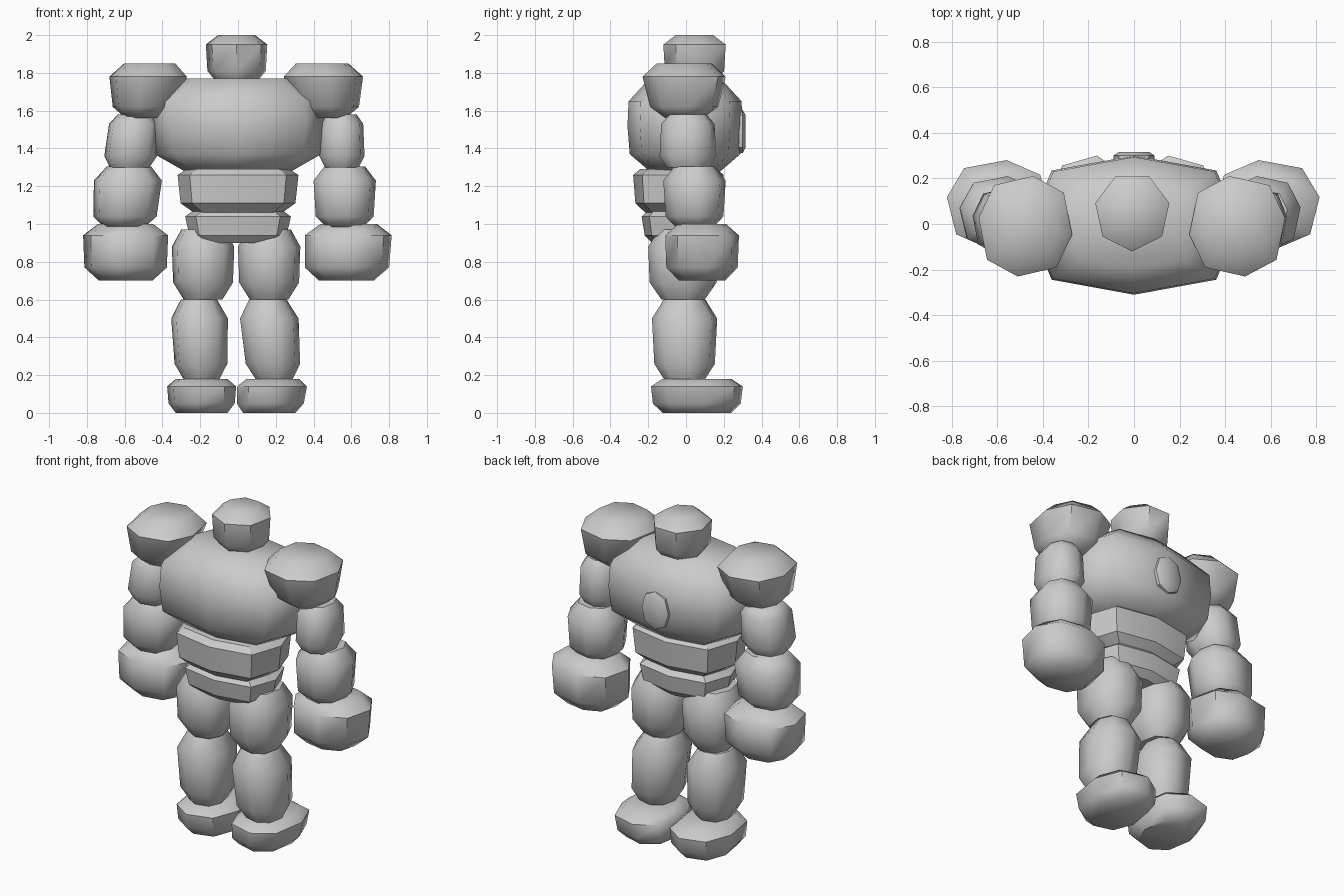
import bpy, bmesh, math

cube = bpy.data.objects.get("Cube")
if cube:
    bpy.data.objects.remove(cube, do_unlink=True)

stone_grey = bpy.data.materials.new("stone grey")
stone_grey.use_nodes = True
colour = (0.6, 0.6, 0.6, 1)
stone_grey.diffuse_color = colour
stone_grey.node_tree.nodes["Principled BSDF"].inputs["Base Color"].default_value = colour


def outline(sides, power, turn):
    """Closed polygon stretched to fill the box from -1 to 1."""
    pts = []
    for i in range(sides):
        a = turn - math.pi / 2 + math.tau * i / sides
        c, s = math.cos(a), math.sin(a)
        pts.append((math.copysign(abs(c) ** power, c), math.copysign(abs(s) ** power, s)))
    fitted = []
    for axis in zip(*pts):
        lo, hi = min(axis), max(axis)
        fitted.append([(2 * v - lo - hi) / (hi - lo) for v in axis])
    return list(zip(*fitted))


def stone(name, xs, ys, rings, sides=8, power=0.85, turn=0.0, lean=0.0, angle=50):
    """Faceted boulder: rings are (height, scale) pairs inside an x and y range."""
    cx, rx = sum(xs) / 2, abs(xs[1] - xs[0]) / 2
    cy, ry = sum(ys) / 2, abs(ys[1] - ys[0]) / 2
    middle = (rings[0][0] + rings[-1][0]) / 2
    bm = bmesh.new()
    loops = []
    for z, k in rings:
        dx = lean * (z - middle)
        loops.append([bm.verts.new((cx + dx + rx * k * u, cy + ry * k * v, z))
                      for u, v in outline(sides, power, turn)])
    for low, high in zip(loops, loops[1:]):
        for i in range(sides):
            j = (i + 1) % sides
            bm.faces.new((low[i], low[j], high[j], high[i]))
    bm.faces.new(loops[0][::-1])
    bm.faces.new(loops[-1])
    bmesh.ops.recalc_face_normals(bm, faces=bm.faces)
    mesh = bpy.data.meshes.new(name)
    bm.to_mesh(mesh)
    bm.free()
    mesh.materials.append(stone_grey)
    obj = bpy.data.objects.new(name, mesh)
    bpy.context.collection.objects.link(obj)
    bpy.ops.object.select_all(action="DESELECT")
    obj.select_set(True)
    bpy.context.view_layer.objects.active = obj
    bpy.ops.object.shade_smooth_by_angle(angle=math.radians(angle))
    return obj


# Head, chest and the two belts of the waist
stone("head", (-.17, .155), (-.12, .21),
      [(1.76, .7), (1.81, .95), (1.95, 1), (2, .6)], sides=7, power=1)
stone("chest", (-.46, .46), (-.31, .3),
      [(1.27, .58), (1.37, .96), (1.52, 1), (1.65, .98), (1.77, .62)], power=.7, angle=60)
stone("upper_waist", (-.32, .32), (-.28, .2),
      [(1.06, .73), (1.11, .95), (1.26, 1), (1.29, .85)], power=.65, angle=35)
stone("lower_waist", (-.28, .28), (-.235, .17),
      [(.9, .72), (.94, .92), (1.04, 1), (1.07, .85)], power=.65, angle=35)

# Small raised pebble set into the middle of the back
pebble = stone("back_pebble", (-.09, .09), (-.115, .115),
               [(0, 1), (.05, 1), (.065, .75)], power=.9, angle=40)
pebble.rotation_euler = (-math.pi / 2, 0, 0)
pebble.location = (0, .25, 1.49)

# Limb stones: left x range, right x range, y range, rings, left lean, right lean
limbs = {
    "shoulder": ((.25, .67), (-.69, -.28), (-.23, .21),
                 [(1.56, .45), (1.62, .82), (1.78, 1), (1.85, .66)], -.1, .12),
    "upper_arm": ((.43, .67), (-.7, -.42), (-.14, .16),
                  [(1.3, .75), (1.36, 1), (1.53, .94), (1.58, .65)], 0, .1),
    "forearm": ((.4, .73), (-.77, -.41), (-.12, .21),
                [(.98, .58), (1.04, .93), (1.23, 1), (1.305, .65)], 0, .08),
    "fist": ((.35, .81), (-.82, -.37), (-.11, .28),
             [(.7, .63), (.77, .97), (.94, 1), (1, .65)], .04, 0),
    "thigh": ((0, .33), (-.35, -.02), (-.2, .17),
              [(.6, .62), (.69, .96), (.88, 1), (.97, .7)], 0, 0),
    "shin": ((.02, .33), (-.35, -.05), (-.18, .165),
             [(.17, .6), (.26, .93), (.5, 1), (.6, .64)], -.08, -.03),
    "foot": ((-.01, .36), (-.375, -.01), (-.185, .3),
             [(0, .75), (.05, .96), (.14, 1), (.18, .75)], .1, 0),
}
for part, (left, right, depth, rings, lean_l, lean_r) in limbs.items():
    for side, span, lean, turn in (("left", left, lean_l, .12), ("right", right, lean_r, -.12)):
        stone(f"{side}_{part}", span, depth, rings, turn=turn, lean=lean)
